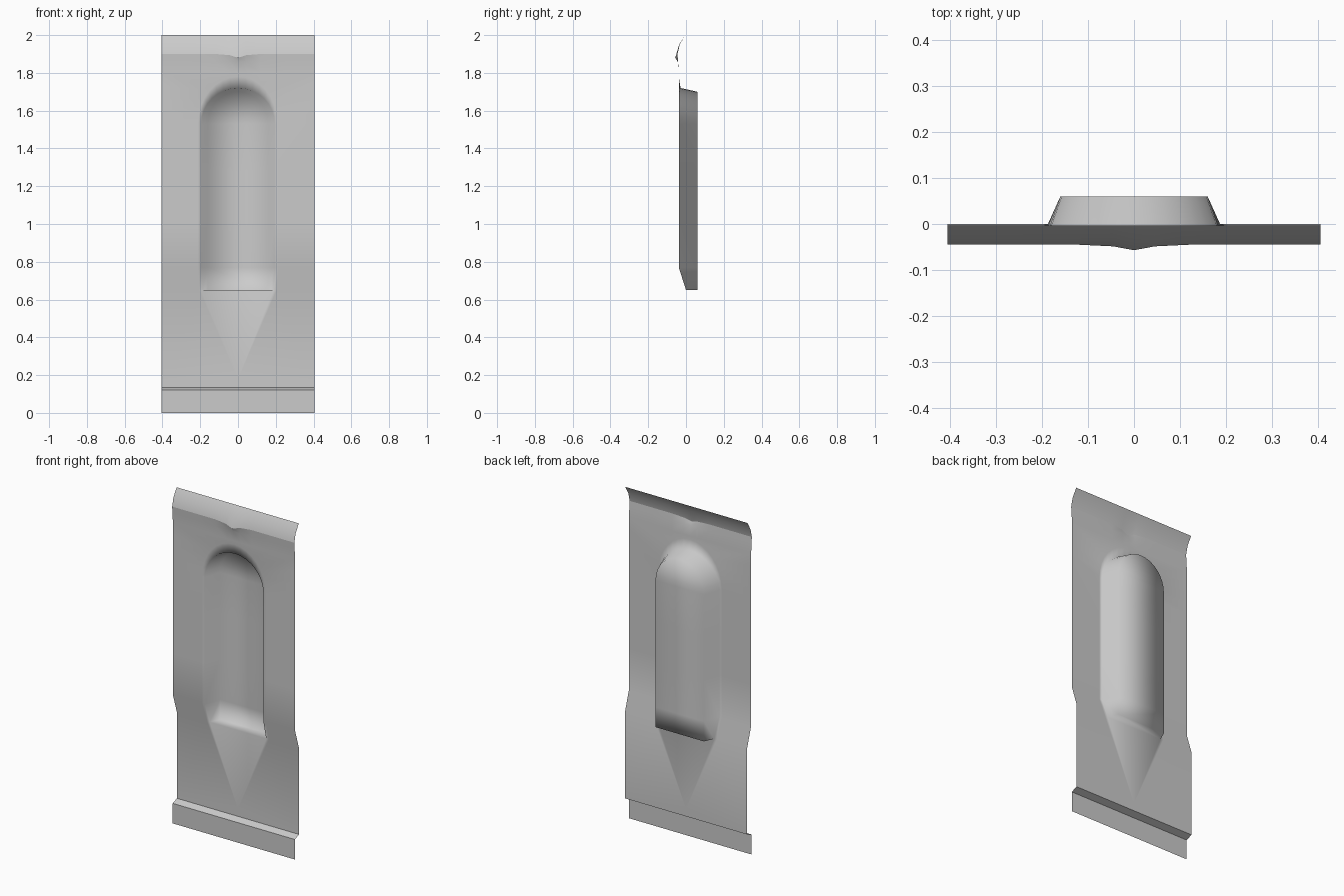
import bpy, bmesh, math

if "Cube" in bpy.data.objects:
    bpy.data.objects.remove(bpy.data.objects["Cube"])

W = 0.405          # half width of the sheet
FACE = -0.038      # y of the raised upper sheet
BACK = 0.06        # y of the pocket floor
SPRING = 1.53      # height where the arch begins
SEG = 16           # arch segments

bm = bmesh.new()

def loop(points):
    return [bm.verts.new(p) for p in points]

def bridge(a, b):
    for i in range(len(a) - 1):
        bm.faces.new((a[i], a[i + 1], b[i + 1], b[i]))

# straight side stations: (height, y of the sheet)
sides = [(0.65, 0.0), (0.77, FACE), (1.02, FACE), (1.28, FACE)]

def arch_path(foot, half, rise, y=None, dip=0.0):
    """Upside-down U, from the right foot over the arch to the left foot."""
    right = [(foot if i == 0 else half, sy if y is None else y, z)
             for i, (z, sy) in enumerate(sides)]
    arc = []
    for k in range(SEG + 1):
        t = math.pi * k / SEG
        arc.append((half * math.cos(t),
                    (FACE if y is None else y) + dip * math.sin(t),
                    SPRING + rise * math.sin(t)))
    return right + arc + [(-x, yy, z) for x, yy, z in reversed(right)]

# pocket floor, pocket rim and a support ring around the rim
floor = loop(arch_path(0.16, 0.16, 0.17, BACK))
rim = loop(arch_path(0.187, 0.195, 0.19, None, 0.009))
ring = loop(arch_path(0.205, 0.212, 0.25))

# outer border of the arched region
half_x = [W, 0.25, 0.12, 0.045]
cols = half_x + [0.0] + [-x for x in reversed(half_x)]
right = [(W, y, z) for z, y in sides]
right += [(W, FACE, SPRING + 0.27 * k / 4) for k in range(4)]
border = loop(right + [(x, FACE, 1.80) for x in cols]
              + [(-x, y, z) for x, y, z in reversed(right)])
bridge(floor, rim)
bridge(rim, ring)
bridge(ring, border)

# pocket floor strips and the flat ledge under the pocket
n = len(floor)
for i in range(n // 2 - 1):
    bm.faces.new((floor[i], floor[i + 1], floor[n - 2 - i], floor[n - 1 - i]))
mid = n // 2
bm.faces.new((floor[mid - 1], floor[mid], floor[mid + 1]))
bm.faces.new((floor[0], floor[-1], rim[-1], rim[0]))

# curled top edge with a small nose in the middle
row = border[len(right):len(right) + len(cols)]
for z, y, nose in ((1.86, -0.042, 0.002), (1.90, -0.045, 0.012),
                   (1.95, -0.033, 0.003), (2.0, -0.003, 0.0)):
    pts = []
    for x in cols:
        f = 1.0 if x == 0 else (0.3 if abs(x) < 0.05 else 0.0)
        drop = 0.02 * f if z == 1.90 else 0.0
        pts.append((x, y - nose * f, z - drop))
    new = loop(pts)
    bridge(row, new)
    row = new

# lower sheet, fanned to a point below the pocket
apex = bm.verts.new((0, 0, 0.18))
low = loop([(W, 0, 0.135), (-W, 0, 0.135)])
bm.faces.new((rim[0], rim[-1], apex))
for e, corner in ((0, low[0]), (-1, low[1])):
    bm.faces.new((rim[e], ring[e], apex))
    bm.faces.new((ring[e], border[e], corner, apex))
bm.faces.new((apex, low[0], low[1]))

# stepped bottom flange
step = loop([(W, -0.04, 0.12), (-W, -0.04, 0.12)])
foot = loop([(W, -0.04, 0), (-W, -0.04, 0)])
bridge(low, step)
bridge(step, foot)

# consistent normals facing the front, smooth with a few hard creases
bmesh.ops.recalc_face_normals(bm, faces=bm.faces)
bm.normal_update()
if sum(f.normal.y * f.calc_area() for f in bm.faces) > 0:
    bmesh.ops.reverse_faces(bm, faces=bm.faces)
for f in bm.faces:
    f.smooth = True
for e in bm.edges:
    zs = [v.co.z for v in e.verts]
    if max(zs) < 0.14 or (min(zs) > 1.87 and max(zs) < 1.91):
        e.smooth = False

mesh = bpy.data.meshes.new("recessed_panel")
bm.to_mesh(mesh)
bm.free()
panel = bpy.data.objects.new("recessed_panel", mesh)
bpy.context.collection.objects.link(panel)

mat = bpy.data.materials.new("light grey")
mat.diffuse_color = (0.6, 0.6, 0.6, 1)
mat.use_nodes = True
mat.node_tree.nodes["Principled BSDF"].inputs["Base Color"].default_value = mat.diffuse_color
mesh.materials.append(mat)
